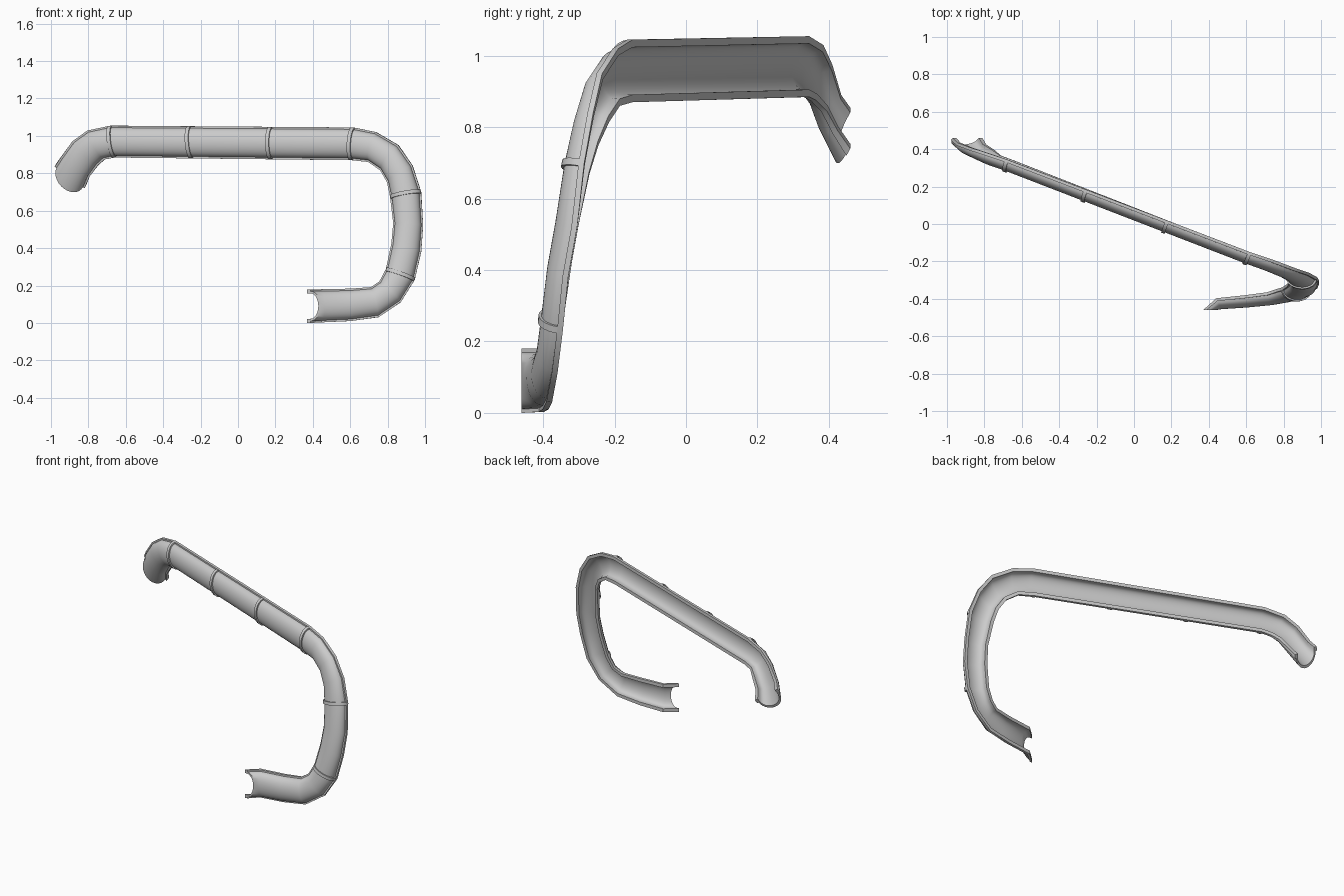
import bpy, bmesh, math
from mathutils import Vector

if "Cube" in bpy.data.objects:
    bpy.data.objects.remove(bpy.data.objects["Cube"])

# Stations along the channel: outer rim point, inner rim point
STATIONS = [
    (-.97, .46, .855, -.81, .46, .74),
    (-.945, .435, .89, -.79, .425, .79),
    (-.88, .41, .975, -.745, .395, .845),
    (-.80, .385, 1.03, -.71, .365, .875),
    (-.68, .345, 1.055, -.655, .345, .885),
    (.62, -.15, 1.045, .61, -.15, .87),
    (.74, -.19, 1.02, .70, -.185, .86),
    (.86, -.235, .95, .765, -.215, .815),
    (.935, -.26, .84, .80, -.245, .75),
    (.98, -.285, .70, .815, -.27, .67),
    (.99, -.305, .52, .83, -.30, .53),
    (.98, -.33, .38, .82, -.32, .42),
    (.945, -.345, .23, .79, -.34, .285),
    (.87, -.36, .11, .755, -.35, .22),
    (.75, -.375, .03, .71, -.365, .19),
    (.60, -.385, .01, .60, -.38, .183),
    (.44, -.397, .003, .44, -.397, .18),
    (.37, -.46, 0, .37, -.46, .18),
]
# Opening direction and depth factor at the turned-out ends
ENDS = {0: ((.4, .43, .8), 1.55), 1: ((.2, .9, .4), 1.05), 17: ((-1, 0, 0), 1.1)}
HALF = .087

rims = [(Vector(s[:3]), Vector(s[3:])) for s in STATIONS]
mids = [(a + b) / 2 for a, b in rims]


def station_frame(i):
    """Centre, across vector, opening vector, travel direction."""
    a, b = rims[i]
    w = (a - b) / (2 * HALF)
    t = (mids[min(i + 1, len(mids) - 1)] - mids[i]).normalized()
    t = (t + (mids[i] - mids[max(i - 1, 0)]).normalized()).normalized()
    if i in ENDS:
        d, scale = ENDS[i]
        n = Vector(d).normalized() * scale
    else:
        n = w.cross(t).normalized()
    return mids[i], w, n, t


frames = [station_frame(i) for i in range(len(rims))]


def frame_at(p):
    i = min(int(p), len(frames) - 2)
    return tuple(x.lerp(y, p - i) for x, y in zip(frames[i], frames[i + 1]))


def arc(half_width, depth, start, n=14):
    return [(half_width * math.cos(math.pi * k / n),
             start + depth * math.sin(math.pi * k / n)) for k in range(n + 1)]


def mirrored(lead, curve):
    return lead + curve + [(-u, v) for u, v in reversed(lead)]


def loft(name, sections, outer, inner):
    """Sweep a thick open profile through the given frames."""
    bm = bmesh.new()
    loop = outer + inner[::-1]
    m, k = len(loop), len(outer)
    rows = [[bm.verts.new(c + w * u - n * v) for u, v in loop]
            for c, w, n in sections]
    for r, s in zip(rows, rows[1:]):
        for j in range(m):
            bm.faces.new((r[j], r[(j + 1) % m], s[(j + 1) % m], s[j]))
    for r in (rows[0], rows[-1]):
        for j in range(k - 1):
            bm.faces.new((r[j], r[j + 1], r[m - 2 - j], r[m - 1 - j]))
    bmesh.ops.recalc_face_normals(bm, faces=bm.faces)
    me = bpy.data.meshes.new(name)
    bm.to_mesh(me)
    bm.free()
    ob = bpy.data.objects.new(name, me)
    bpy.context.collection.objects.link(ob)
    bpy.ops.object.select_all(action='DESELECT')
    ob.select_set(True)
    bpy.context.view_layer.objects.active = ob
    bpy.ops.object.shade_smooth_by_angle(angle=math.radians(32))
    return ob


# Half-pipe channel with a stepped lip on both rims
outer = mirrored([(.087, 0), (.087, .016)], arc(.077, .048, .016))
inner = mirrored([(.066, 0), (.066, .008)], arc(.066, .038, .016))
loft("half_pipe_channel", [f[:3] for f in frames], outer, inner)

# Raised joint bands across the convex side
band_out, band_in = arc(.086, .058, .014), arc(.074, .045, .014)
for j, p in enumerate((4, 4.325, 4.66, 5, 9, 12)):
    c, w, n, t = frame_at(p)
    loft(f"joint_band_{j + 1}", [(c - t * .01, w, n), (c + t * .01, w, n)],
         band_out, band_in)
